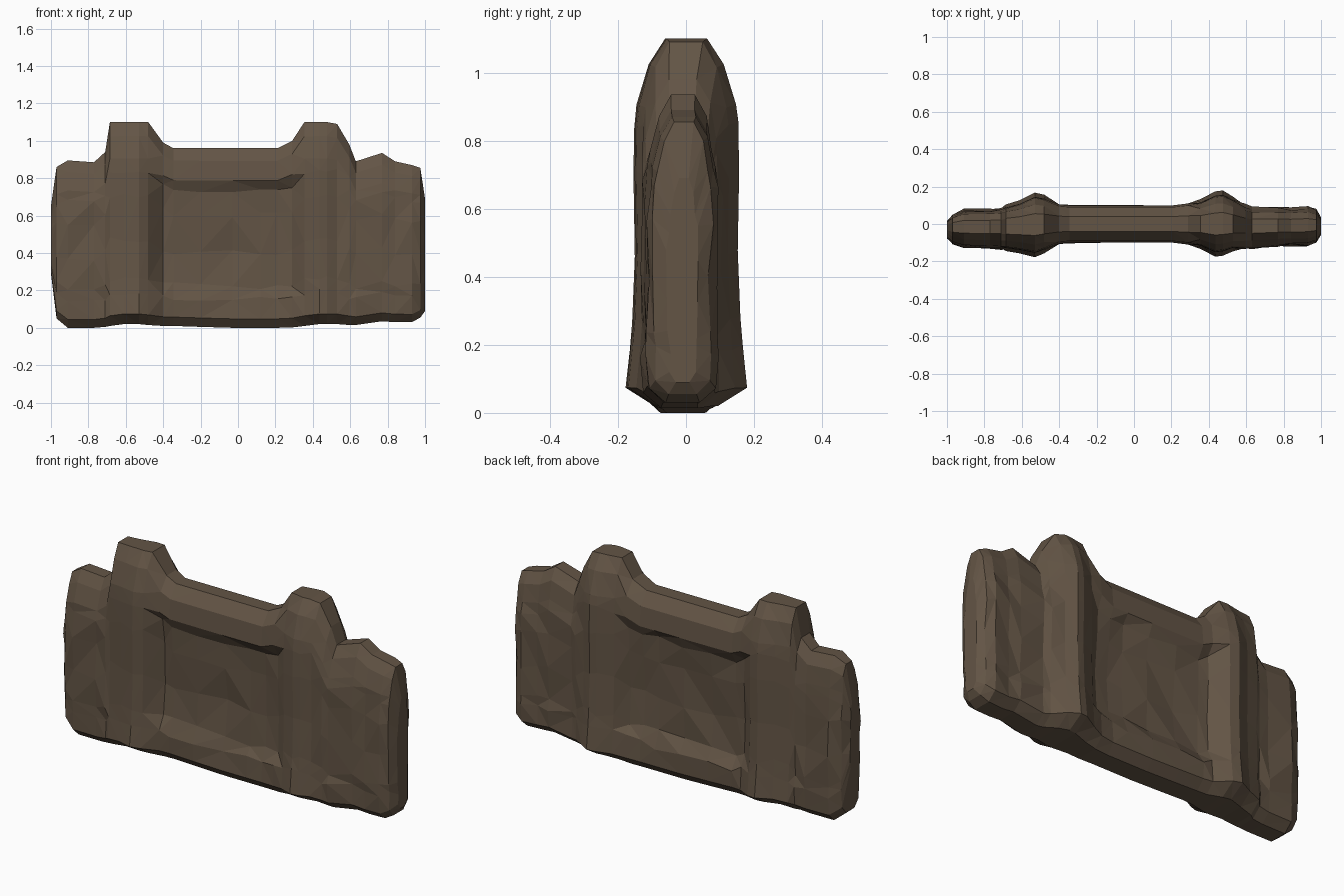
import bpy, bmesh, random

if "Cube" in bpy.data.objects:
    bpy.data.objects.remove(bpy.data.objects["Cube"])
random.seed(4)

stone = bpy.data.materials.new("brown stone")
stone.diffuse_color = (0.125, 0.090, 0.060, 1)
stone.use_nodes = True
stone.node_tree.nodes["Principled BSDF"].inputs["Base Color"].default_value = stone.diffuse_color

# Height fractions of the section rows, and half depth of each row by section type
ROWS = (0, .05, .16, .23, .42, .63, .76, .82, .93, 1)
DEPTH = {
    "wing":  (.05, .098, .10, .10, .10, .10, .098, .09, .07, .035),
    "post":  (.09, .178, .165, .158, .15, .154, .152, .145, .11, .06),
    "panel": (.055, .10, .095, .062, .052, .062, .068, .10, .09, .04),
}

# Stations along the wall: x, top, bottom, section type, depth scale, y offset
STATIONS = [
    (-1.00, .66, .30, "wing", .40, -.03),
    (-.97, .87, .06, "wing", .72, -.03),
    (-.91, .905, .01, "wing", .98, -.025),
    (-.77, .895, .01, "wing", 1.0, -.025),
    (-.71, .95, .015, "wing", 1.05, -.025),
    (-.685, 1.11, .02, "post", .70, -.02),
    (-.61, 1.11, .03, "post", .80, -.015),
    (-.53, 1.11, .03, "post", .97, -.005),
    (-.48, 1.11, .025, "post", .88, 0),
    (-.40, 1.00, .02, "panel", 1.05, 0),
    (-.345, .97, .02, "panel", 1, 0),
    (-.20, .97, .015, "panel", 1, 0),
    (-.03, .97, .01, "panel", 1, 0),
    (.12, .97, .01, "panel", 1, 0),
    (.21, .97, .01, "panel", 1, 0),
    (.29, 1.01, .012, "panel", 1.1, 0),
    (.355, 1.11, .02, "post", .75, 0),
    (.435, 1.11, .03, "post", .98, 0),
    (.475, 1.11, .03, "post", .98, .005),
    (.53, 1.10, .03, "post", .82, 0),
    (.595, .99, .025, "wing", 1.15, -.015),
    (.63, .90, .025, "wing", 1.08, -.02),
    (.77, .945, .045, "wing", 1.0, -.015),
    (.84, .90, .04, "wing", .98, -.015),
    (.93, .88, .04, "wing", 1.0, -.01),
    (.975, .865, .065, "wing", .82, -.01),
    (1.00, .70, .10, "wing", .40, -.01),
]


def section(bm, x, top, bottom, kind, scale, off):
    """One closed cross-section: up the front, then down the back."""
    loop = []
    for side in (-1, 1):
        rows = list(zip(ROWS, DEPTH[kind]))
        if side > 0:
            rows.reverse()
        for t, d in rows:
            inner = .1 < t < .8
            wobble = random.uniform(-.009, .009) if inner and kind != "post" else 0
            dz = random.uniform(-.016, .016) if inner else 0
            y = off * (1 if t < .9 else .6) + side * (d * scale + wobble)
            loop.append(bm.verts.new((x, y, bottom + t * (top - bottom) + dz)))
    return loop


# Weathered wall: thin panel between two posts with a wing at each end
bm = bmesh.new()
loops = [section(bm, *s) for s in STATIONS]
for a, b in zip(loops, loops[1:]):
    n = len(a)
    for i in range(n):
        j = (i + 1) % n
        bm.faces.new((a[i], b[i], b[j], a[j]))
bm.faces.new(loops[0])
bm.faces.new(loops[-1][::-1])
bmesh.ops.triangulate(bm, faces=bm.faces[:], quad_method='SHORT_EDGE')
bmesh.ops.recalc_face_normals(bm, faces=bm.faces[:])

mesh = bpy.data.meshes.new("stone_wall")
bm.to_mesh(mesh)
bm.free()
mesh.materials.append(stone)
wall = bpy.data.objects.new("stone_wall", mesh)
bpy.context.collection.objects.link(wall)

# Rest the wall on the ground
low = min(v.co.z for v in mesh.vertices)
for v in mesh.vertices:
    v.co.z -= low
